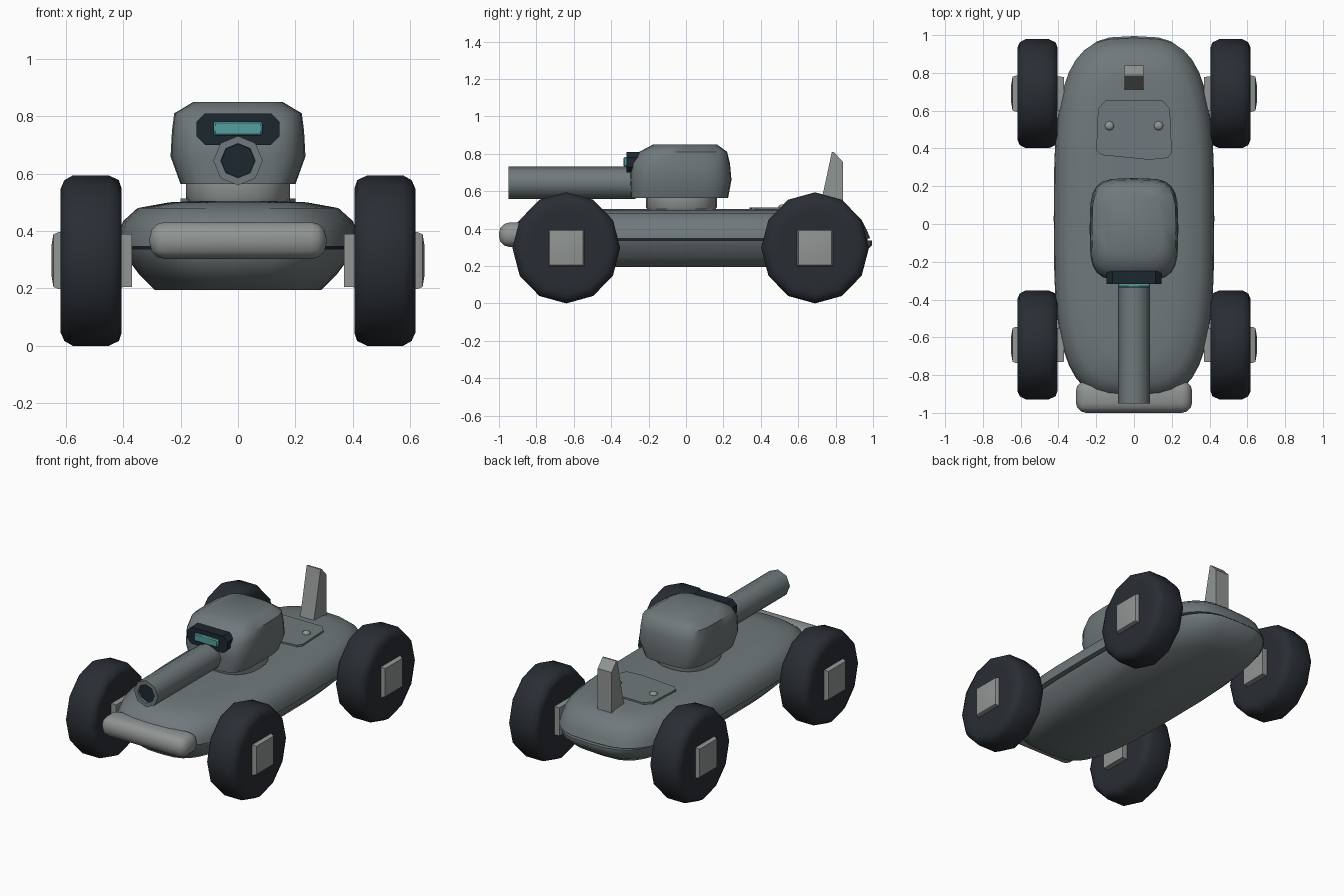
import bpy, bmesh
from math import sin, cos, pi, radians

if "Cube" in bpy.data.objects:
    bpy.data.objects.remove(bpy.data.objects["Cube"])


def material(name, rgb):
    m = bpy.data.materials.new(name)
    m.diffuse_color = (*rgb, 1)
    m.use_nodes = True
    m.node_tree.nodes["Principled BSDF"].inputs["Base Color"].default_value = m.diffuse_color
    return m


BODY = material("body_grey", (0.16, 0.19, 0.20))
TRIM = material("trim_grey", (0.28, 0.30, 0.29))
DARK = material("dark_rubber", (0.022, 0.027, 0.034))
NAVY = material("visor_dark", (0.012, 0.02, 0.03))
TEAL = material("lens_teal", (0.09, 0.34, 0.35))


def finish(name, bm, mat, angle=40):
    bmesh.ops.recalc_face_normals(bm, faces=bm.faces)
    me = bpy.data.meshes.new(name)
    bm.to_mesh(me)
    bm.free()
    me.materials.append(mat)
    ob = bpy.data.objects.new(name, me)
    bpy.context.collection.objects.link(ob)
    bpy.ops.object.select_all(action='DESELECT')
    ob.select_set(True)
    bpy.context.view_layer.objects.active = ob
    bpy.ops.object.shade_smooth_by_angle(angle=radians(angle))
    return ob


def loft(name, rings, mat, angle=40):
    bm = bmesh.new()
    vs = [[bm.verts.new(p) for p in r] for r in rings]
    n = len(vs[0])
    for a, b in zip(vs, vs[1:]):
        for i in range(n):
            j = (i + 1) % n
            bm.faces.new((a[i], a[j], b[j], b[i]))
    bm.faces.new(vs[0])
    bm.faces.new(vs[-1])
    return finish(name, bm, mat, angle)


def oval(z, hx, y0, y1, p=3.3, n=40):
    # superellipse outline lying flat at height z
    def f(t):
        return (abs(t) ** (2 / p)) * (1 if t >= 0 else -1)
    cy, hy = (y0 + y1) / 2, (y1 - y0) / 2
    return [(hx * f(cos(2 * pi * i / n)), cy + hy * f(sin(2 * pi * i / n)), z) for i in range(n)]


def box(name, lo, hi, mat, bevel, segments=1, angle=40):
    bm = bmesh.new()
    bmesh.ops.create_cube(bm, size=1)
    for v in bm.verts:
        v.co = [(l + h) / 2 + c * (h - l) for c, l, h in zip(v.co, lo, hi)]
    if bevel:
        bmesh.ops.bevel(bm, geom=bm.edges[:], offset=bevel, segments=segments,
                        profile=0.5, affect='EDGES')
    return finish(name, bm, mat, angle)


def prism(name, pts, place, d0, d1, mat):
    # extrude a flat profile between two depths
    return loft(name, [[place(u, v, d) for u, v in pts] for d in (d0, d1)], mat, 30)


# Hull: lower tub, dark seam, rounded upper deck
loft("hull_lower", [oval(.195, .29, -.80, .84), oval(.25, .345, -.87, .93),
                    oval(.31, .39, -.92, .995), oval(.337, .40, -.92, .995)], BODY, 50)
loft("hull_seam", [oval(.33, .385, -.90, .97), oval(.355, .385, -.90, .97)], NAVY)
loft("hull_upper", [oval(.346, .425, -.93, .985), oval(.385, .42, -.925, .97),
                    oval(.435, .40, -.90, .945), oval(.48, .35, -.84, .89),
                    oval(.50, .24, -.72, .80), oval(.504, .15, -.60, .70)], BODY, 50)

# Front bumper
box("front_bumper", (-.308, -1.0, .302), (.308, -.83, .432), TRIM, .055, 3, 60)

# Rear hatch with two bolts
hatch = [(-.20, .39), (-.17, .365), (.08, .34), (.18, .35), (.20, .38),
         (.19, .61), (.15, .655), (-.15, .655), (-.19, .61)]
prism("rear_hatch", hatch, lambda u, v, d: (u, v, d), .485, .514, BODY)
for s in (-1, 1):
    bolt = [[(s * .13 + r * cos(i * pi / 4), .52 + r * sin(i * pi / 4), z) for i in range(8)]
            for z, r in ((.50, .025), (.52, .025), (.529, .014))]
    loft("hatch_bolt", bolt, TRIM, 60)

# Rear fin
fin = [(.705, .48), (.84, .48), (.84, .755), (.79, .81), (.78, .81), (.735, .60)]
prism("rear_fin", fin, lambda u, v, d: (d, u, v), -.05, .05, TRIM)

# Turret and its collar
loft("turret_ring", [oval(.49, .165, -.20, .15, 2.4, 20), oval(.515, .182, -.215, .165, 2.4, 20),
                     oval(.57, .182, -.215, .165, 2.4, 20)], TRIM, 50)
loft("turret", [oval(.563, .20, -.295, .225, 4, 24), oval(.66, .235, -.30, .243, 4, 24),
                oval(.75, .23, -.295, .235, 4, 24), oval(.81, .222, -.25, .22, 4, 24),
                oval(.85, .155, -.175, .165, 4, 24)], BODY, 50)

# Visor and lens
visor = [(-.145, .73), (-.115, .70), (.115, .70), (.145, .73),
         (.145, .78), (.115, .81), (-.115, .81), (-.145, .78)]
prism("visor", visor, lambda u, v, d: (u, d, v), -.318, -.25, NAVY)
box("visor_lens", (-.085, -.335, .732), (.085, -.30, .782), TEAL, .006)


# Gun barrel with hollow muzzle
def circle_y(y, r, n=8):
    return [(r * sin(2 * pi * i / n), y, .645 + r * cos(2 * pi * i / n)) for i in range(n)]


loft("gun_barrel", [circle_y(-.27, .086), circle_y(-.85, .086), circle_y(-.95, .086),
                    circle_y(-.95, .06), circle_y(-.88, .056)], BODY, 50)
loft("gun_bore", [circle_y(-.935, .0585), circle_y(-.87, .054)], NAVY)


# Wheels: faceted tyres with square hubs
def circle_x(x, r, cy, n, turn=0.0):
    return [(x, cy + .97 * r * sin(2 * pi * i / n + turn), .297 + r * cos(2 * pi * i / n + turn))
            for i in range(n)]


tyre = [(.405, .20), (.405, .25), (.415, .28), (.45, .297),
        (.575, .297), (.605, .28), (.618, .25), (.618, .20)]
hub = [(.37, .13), (.625, .14), (.643, .13), (.65, .07)]
for s in (-1, 1):
    for end, cy in (("front", -.64), ("rear", .69)):
        loft(end + "_tyre", [circle_x(s * x, r, cy, 12) for x, r in tyre], DARK, 50)
        loft(end + "_hub", [circle_x(s * x, r, cy, 4, pi / 4) for x, r in hub], TRIM, 30)
